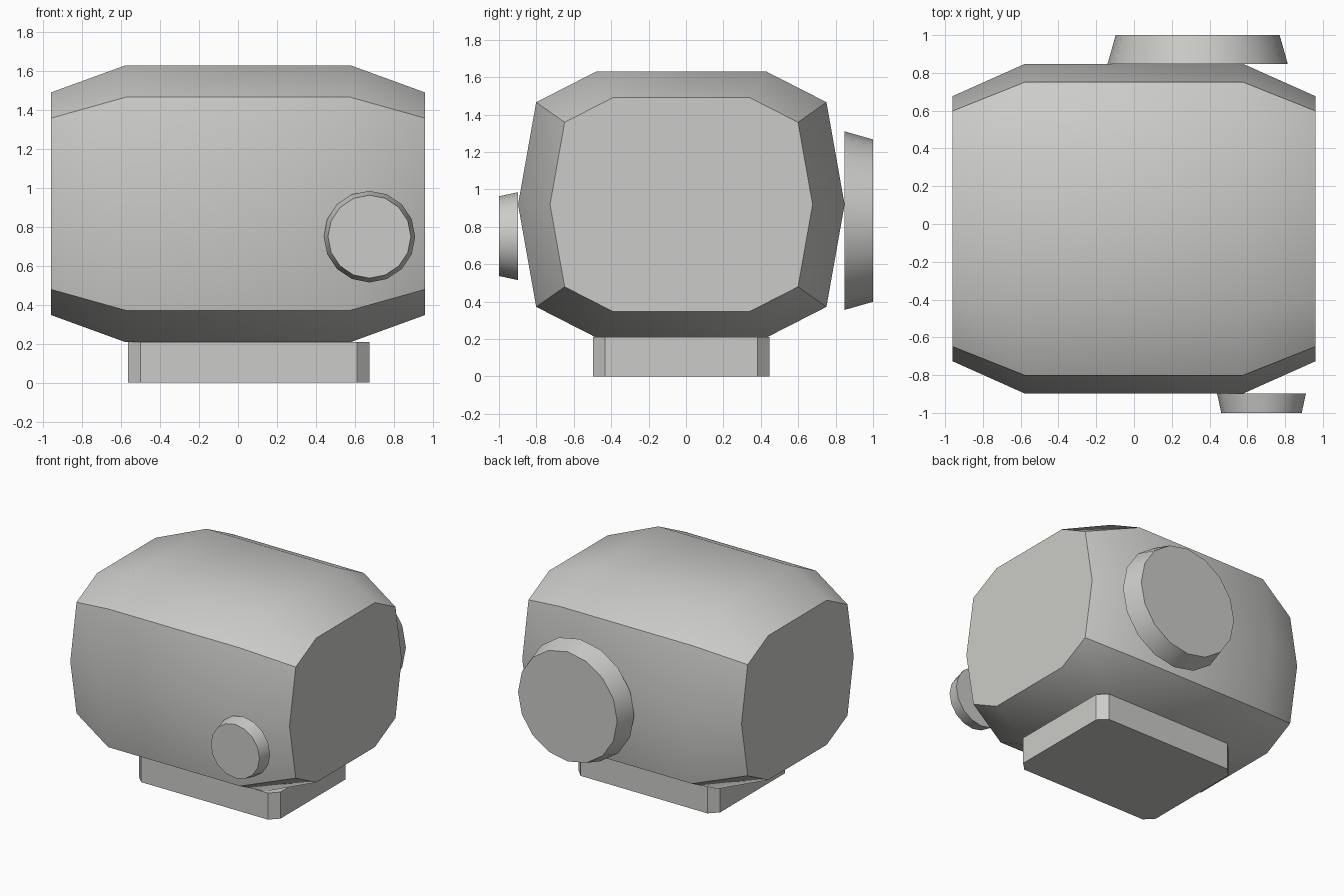
import bpy, bmesh, math
from mathutils import Matrix

if "Cube" in bpy.data.objects:
    bpy.data.objects.remove(bpy.data.objects["Cube"])

grey = bpy.data.materials.new("warm_grey")
grey.diffuse_color = (0.6, 0.6, 0.58, 1)
grey.use_nodes = True
grey.node_tree.nodes["Principled BSDF"].inputs["Base Color"].default_value = grey.diffuse_color


def finish(name, bm, smooth=True):
    bmesh.ops.recalc_face_normals(bm, faces=bm.faces)
    mesh = bpy.data.meshes.new(name)
    bm.to_mesh(mesh)
    bm.free()
    mesh.materials.append(grey)
    ob = bpy.data.objects.new(name, mesh)
    bpy.context.collection.objects.link(ob)
    if smooth:
        bpy.ops.object.select_all(action='DESELECT')
        ob.select_set(True)
        bpy.context.view_layer.objects.active = ob
        bpy.ops.object.shade_smooth_by_angle(angle=math.radians(30))
    return ob


def loft(bm, loops):
    """Skin a list of closed loops and cap both ends."""
    rings = [[bm.verts.new(p) for p in loop] for loop in loops]
    for a, b in zip(rings, rings[1:]):
        n = len(a)
        for i in range(n):
            j = (i + 1) % n
            bm.faces.new((a[i], a[j], b[j], b[i]))
    bm.faces.new(rings[0])
    bm.faces.new(rings[-1])


# Barrel body: ten-sided section lofted along x, tapered at both ends
CY, CZ = -0.025, 0.919
quarter = [(0.873, 0), (0.776, 0.547), (0.455, 0.711)]
half = quarter + [(-y, z) for y, z in reversed(quarter)]
section = half + [(y, -z) for y, z in reversed(half[1:-1])]
bm = bmesh.new()
loft(bm, [[(x, CY + y * s, CZ + z * s) for y, z in section]
          for x, s in ((-0.96, 0.804), (-0.577, 1), (0.577, 1), (0.96, 0.804))])
finish("body", bm)

# Foot: rectangular block with chamfered corners
X0, X1, Y0, Y1, C = -0.565, 0.675, -0.498, 0.446, 0.065
outline = [(X0 + C, Y0), (X1 - C, Y0), (X1, Y0 + C), (X1, Y1 - C),
           (X1 - C, Y1), (X0 + C, Y1), (X0, Y1 - C), (X0, Y0 + C)]
bm = bmesh.new()
loft(bm, [[(x, y, z) for x, y in outline] for z in (0, 0.21)])
finish("foot", bm, smooth=False)


# Tapered round knobs on the front and back
def knob(name, x, z, y_base, y_tip, r_base, r_tip, sides=16):
    bm = bmesh.new()
    loft(bm, [[(x + r * math.cos(a), y, z + r * math.sin(a))
               for a in (2 * math.pi * i / sides for i in range(sides))]
              for y, r in ((y_base, r_base), (y_tip, r_tip))])
    finish(name, bm)


knob("front_knob", 0.675, 0.75, -0.898, -1.0, 0.235, 0.213)
knob("back_knob", 0.337, 0.833, 0.848, 1.0, 0.477, 0.434)
